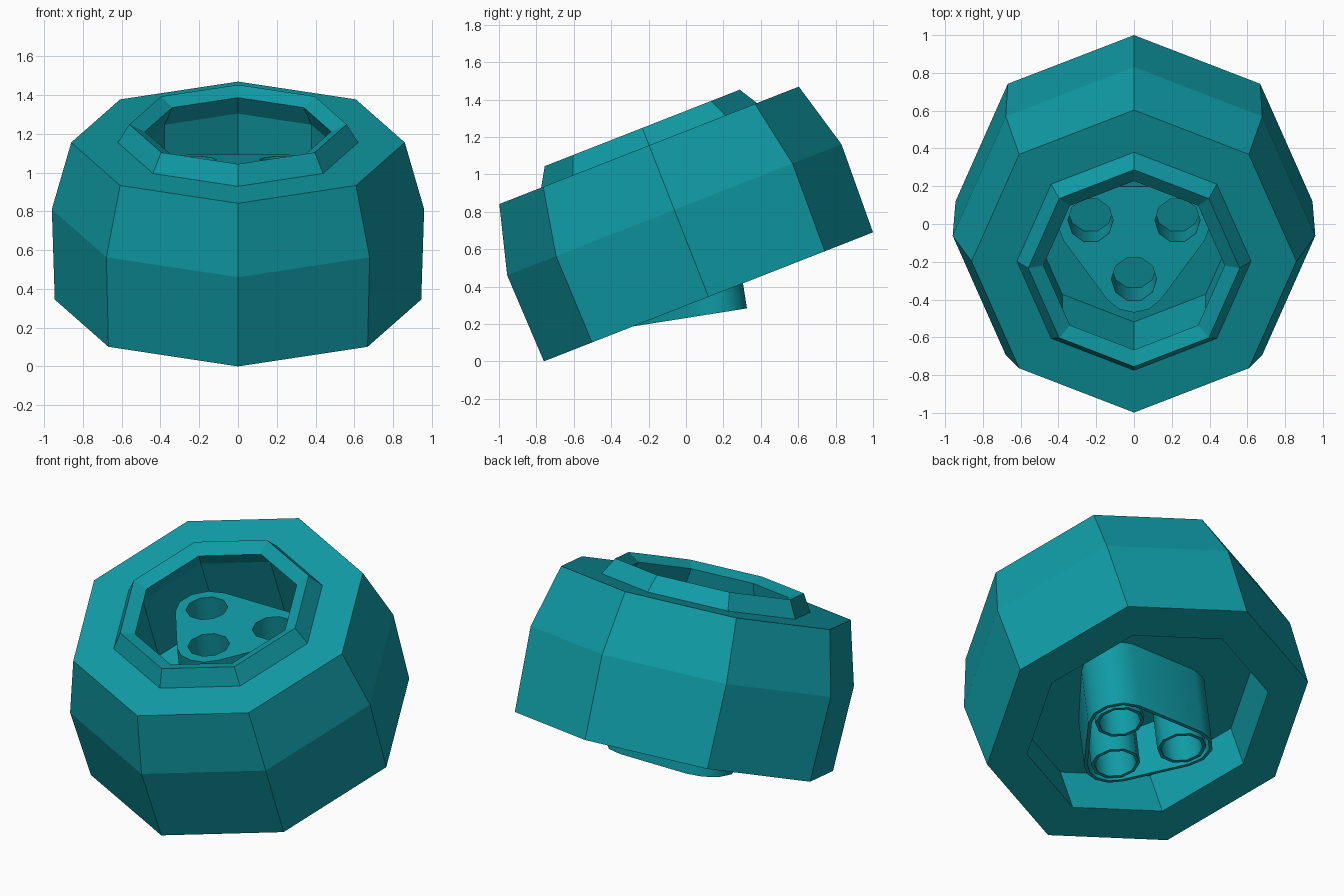
import bpy, bmesh, math
from mathutils import Matrix, Vector

old = bpy.data.objects.get("Cube")
if old:
    bpy.data.objects.remove(old, do_unlink=True)

teal = bpy.data.materials.new("teal")
teal.use_nodes = True
color = (0.005, 0.33, 0.38, 1)
teal.diffuse_color = color
teal.node_tree.nodes["Principled BSDF"].inputs["Base Color"].default_value = color


def tilt(y, z, degrees):
    return Matrix.Translation((0, y, z)) @ Matrix.Rotation(math.radians(degrees), 4, 'X')


def revolve(name, profile, sides, matrix):
    """Spin a closed-off (radius, height) profile into a faceted solid."""
    bm = bmesh.new()
    rings = []
    for r, h in profile:
        rings.append([bm.verts.new((r * math.sin(2 * math.pi * i / sides),
                                    -r * math.cos(2 * math.pi * i / sides), h))
                      for i in range(sides)])
    for a, b in zip(rings, rings[1:]):
        for i in range(sides):
            j = (i + 1) % sides
            bm.faces.new((a[i], a[j], b[j], b[i]))
    bmesh.ops.remove_doubles(bm, verts=bm.verts, dist=1e-4)
    bmesh.ops.dissolve_limit(bm, angle_limit=0.01, verts=bm.verts, edges=bm.edges)
    bmesh.ops.recalc_face_normals(bm, faces=bm.faces)
    mesh = bpy.data.meshes.new(name)
    bm.to_mesh(mesh)
    bm.free()
    mesh.materials.append(teal)
    obj = bpy.data.objects.new(name, mesh)
    bpy.context.collection.objects.link(obj)
    obj.matrix_world = matrix
    return obj


def slab(name, loops, low, high, matrix):
    """Filled outline with holes, extruded between two heights."""
    curve = bpy.data.curves.new(name, 'CURVE')
    curve.dimensions = '2D'
    curve.fill_mode = 'BOTH'
    curve.extrude = (high - low) / 2
    for loop in loops:
        spline = curve.splines.new('POLY')
        spline.points.add(len(loop) - 1)
        for point, (x, y) in zip(spline.points, loop):
            point.co = (x, y, 0, 1)
        spline.use_cyclic_u = True
    curve.materials.append(teal)
    obj = bpy.data.objects.new(name, curve)
    bpy.context.collection.objects.link(obj)
    obj.matrix_world = matrix @ Matrix.Translation((0, 0, (low + high) / 2))
    bpy.ops.object.select_all(action='DESELECT')
    obj.select_set(True)
    bpy.context.view_layer.objects.active = obj
    bpy.ops.object.convert(target='MESH')
    return obj


def arc(center, radius, start, end, count):
    angles = [math.radians(start + (end - start) * i / count) for i in range(count + 1)]
    return [(center[0] + radius * math.cos(a), center[1] + radius * math.sin(a)) for a in angles]


def circle(center, radius, sides=10):
    return arc(center, radius, 0, 360, sides)[:-1]


# Tilted eight-sided barrel: outer wall, collar, well, floor and bottom recess
barrel = [(0.945, 0), (0.96, 0.5), (0.86, 0.87), (0.62, 0.87), (0.56, 0.97),
          (0.48, 0.93), (0.535, 0.82), (0.537, 0.38), (0, 0.38),
          (0, 0.3), (0.71, 0.3), (0.71, 0), (0.945, 0)]
revolve("barrel", barrel, 8, tilt(0.12, 0.345, 21.4))

# Three-hole insert, with a rounded triangle outline around the hole centres
insert = tilt(0, 1.062, 9)
left, front, right = (0.23, 0.02), (0, -0.295), (-0.23, 0.02)
length = 0.82


def triangle(radius):
    return (arc(left, radius, 90, -37, 4) + arc(front, radius, -37, -143, 4)
            + arc(right, radius, 217, 90, 4))


holes = [circle(c, 0.12) for c in (left, front, right)]
slab("insert_plate", [triangle(0.18)] + holes, -0.04, 0, insert)
slab("insert_shell", [triangle(0.18), triangle(0.16)], -length, -0.04, insert)
for side, center in (("left", left), ("front", front), ("right", right)):
    slab(side + "_tube", [circle(center, 0.14), circle(center, 0.12)],
         -length, -0.04, insert)
